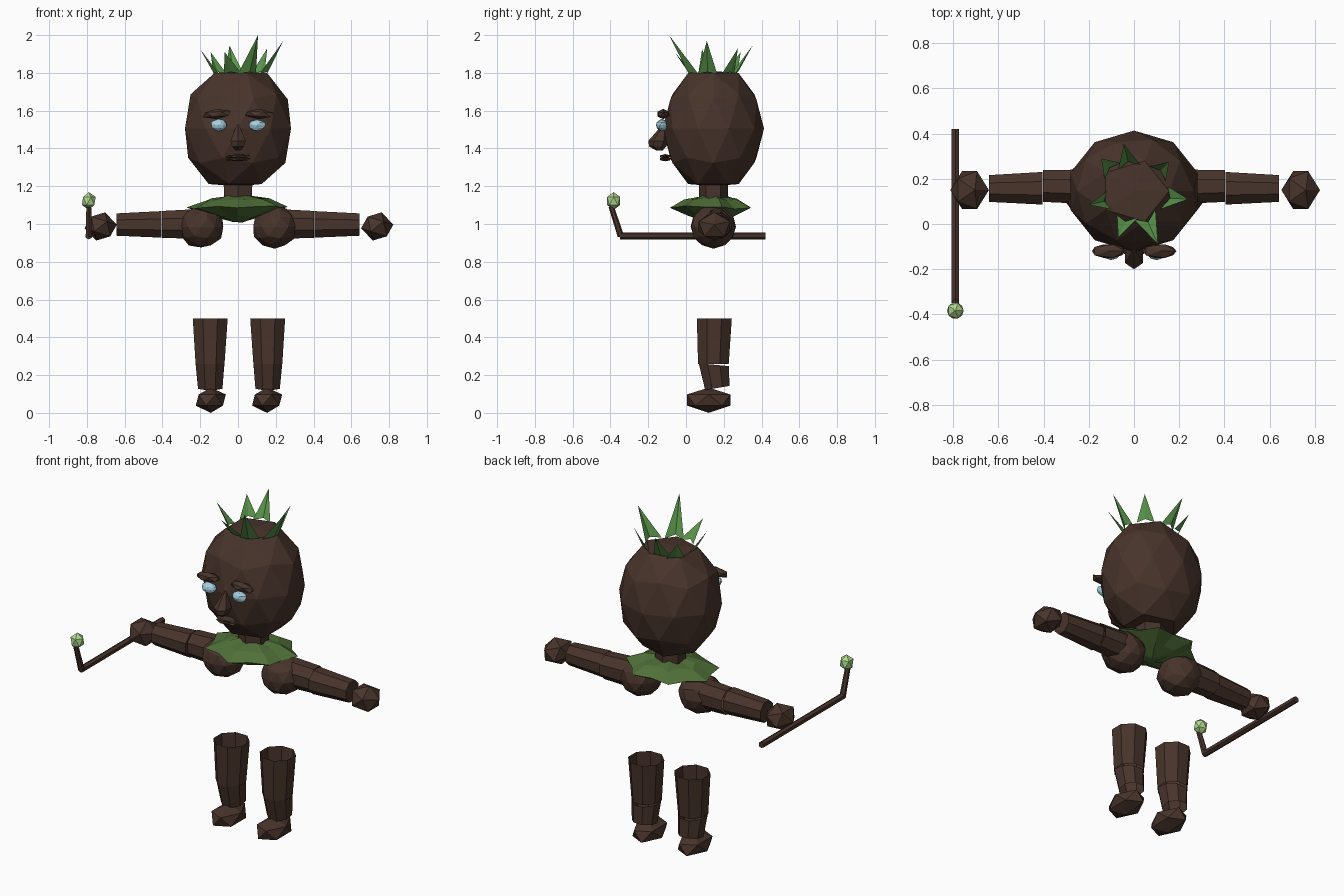
import bpy, bmesh, math, random
from mathutils import Vector, Matrix

if "Cube" in bpy.data.objects:
    bpy.data.objects.remove(bpy.data.objects["Cube"])

random.seed(4)


def srgb(r, g, b):
    f = lambda c: c / 12.92 if c <= 0.04045 else ((c + 0.055) / 1.055) ** 2.4
    return (f(r / 255), f(g / 255), f(b / 255), 1)


def material(name, col):
    m = bpy.data.materials.new(name)
    m.diffuse_color = srgb(*col)
    m.use_nodes = True
    m.node_tree.nodes["Principled BSDF"].inputs["Base Color"].default_value = m.diffuse_color
    return m


BARK = material("bark brown", (72, 52, 43))
LEAF = material("leaf green", (90, 150, 75))
MOSS = material("moss green", (80, 112, 56))
EYE = material("pale blue", (165, 208, 225))
GEM = material("pale green", (175, 215, 142))


def finish(name, bm, mat, fix_normals=True):
    if fix_normals:
        bmesh.ops.recalc_face_normals(bm, faces=bm.faces)
    me = bpy.data.meshes.new(name)
    bm.to_mesh(me)
    bm.free()
    me.materials.append(mat)
    ob = bpy.data.objects.new(name, me)
    bpy.context.collection.objects.link(ob)
    return ob


def blob(name, centre, scale, mat, sub=1, tilt=0, jitter=0.0, zclip=None):
    """Faceted ball, tilted about y; zclip flattens top and bottom."""
    bm = bmesh.new()
    bmesh.ops.create_icosphere(bm, subdivisions=sub, radius=1)
    rot = Matrix.Rotation(tilt, 3, 'Y')
    for v in bm.verts:
        k = 1 + random.uniform(-jitter, jitter)
        p = Vector([a * s * k for a, s in zip(v.co, scale)])
        v.co = rot @ p + Vector(centre)
        if zclip:
            v.co.z = min(max(v.co.z, zclip[0]), zclip[1])
    return finish(name, bm, mat)


def tube(name, rings, sides, mat, axis='Z', caps=False, jag=0.0, zjag=0.0):
    """Loft rings (centre, radius_u, radius_v, slope) along an axis."""
    u, v, w = {'Z': ((1, 0, 0), (0, 1, 0), (0, 0, 1)),
               'X': ((0, 1, 0), (0, 0, 1), (1, 0, 0)),
               'Y': ((1, 0, 0), (0, 0, 1), (0, 1, 0))}[axis]
    u, v, w = Vector(u), Vector(v), Vector(w)
    bm = bmesh.new()
    loops = []
    for c, ru, rv, slope in rings:
        loop = []
        for i in range(sides):
            a = 2 * math.pi * (i + 0.5) / sides
            k = 1 - (jag if i % 2 else 0)
            p = Vector(c) + u * ru * k * math.cos(a) + v * rv * k * math.sin(a)
            p += w * (slope * math.sin(a) + random.uniform(-zjag, zjag))
            loop.append(bm.verts.new(p))
        loops.append(loop)
    for a, b in zip(loops, loops[1:]):
        for i in range(sides):
            j = (i + 1) % sides
            bm.faces.new((a[i], a[j], b[j], b[i]))
    if caps:
        bm.faces.new(loops[0])
        bm.faces.new(loops[-1])
    return finish(name, bm, mat)


# Head, flattened at crown and chin
blob("head", (0, 0.145, 1.505), (0.295, 0.268, 0.345), BARK, 2,
     zclip=(1.2, 1.81))

# Face
tube("nose", [((0, -0.115, 1.525), 0.008, 0.01, 0),
              ((0, -0.145, 1.44), 0.046, 0.055, 0),
              ((0, -0.15, 1.41), 0.036, 0.045, 0),
              ((0, -0.14, 1.388), 0.012, 0.015, 0)], 6, BARK, caps=True)
for z, h in ((1.358, 0.012), (1.343, 0.011)):
    blob("lip", (0, -0.11, z), (0.075, 0.034, h), BARK)
for s, side in ((-1, "left"), (1, "right")):
    blob(side + "_brow", (s * 0.113, -0.12, 1.582), (0.083, 0.035, 0.027),
         BARK, tilt=s * 0.06)
    blob(side + "_eye", (s * 0.102, -0.128, 1.523), (0.044, 0.03, 0.031),
         EYE, 2, jitter=0.07)

# Crown of folded leaves: tip, first base corner, second base corner
leaves = [((0.106, -0.09, 2.0), (0.0, 0.02), (0.095, 0.065)),
          ((-0.07, -0.06, 1.91), (-0.075, 0.04), (0.02, 0.03)),
          ((0.24, 0.11, 1.97), (0.115, 0.065), (0.15, 0.165)),
          ((0.155, 0.275, 1.93), (0.14, 0.19), (0.07, 0.255)),
          ((-0.045, 0.353, 1.945), (0.03, 0.26), (-0.07, 0.24)),
          ((-0.145, 0.29, 1.91), (-0.06, 0.27), (-0.13, 0.2)),
          ((-0.2, 0.085, 1.925), (-0.12, 0.145), (-0.1, 0.065))]
for tip, a, b in leaves:
    bm = bmesh.new()
    t = bm.verts.new(tip)
    p, q = (bm.verts.new((*c, 1.795)) for c in (a, b))
    mid = (p.co + q.co) / 2
    out = Vector((tip[0] - mid.x, tip[1] - mid.y, 0))
    m = bm.verts.new(mid + out * 0.25 + Vector((0, 0, 0.01)))
    for f in ((p, m, t), (m, q, t)):
        face = bm.faces.new(f)
        face.normal_update()
        if face.normal.z < 0:
            face.normal_flip()
    finish("crown_leaf", bm, LEAF, False)

# Neck and leafy collar
tube("neck", [((0, 0.145, 1.08), 0.085, 0.075, 0),
              ((0, 0.145, 1.25), 0.088, 0.078, 0)], 6, BARK, caps=True)
tube("collar", [((0, 0.14, 1.145), 0.07, 0.07, 0),
                ((0, 0.14, 1.13), 0.17, 0.15, 0),
                ((-0.005, 0.14, 1.088), 0.275, 0.225, 0),
                ((0, 0.14, 1.045), 0.15, 0.13, 0),
                ((0, 0.14, 1.015), 0.04, 0.04, 0)],
     14, MOSS, caps=True, jag=0.16, zjag=0.008)

# Arms and legs
for s, side in ((-1, "left"), (1, "right")):
    blob(side + "_shoulder", (s * 0.195, 0.145, 0.985),
         (0.12, 0.122, 0.112), BARK, 2, jitter=0.04)
    tube(side + "_upper_arm", [((s * 0.22, 0.165, 1.0), 0.082, 0.085, 0),
                               ((s * 0.402, 0.168, 0.998), 0.076, 0.077, 0)],
         8, BARK, 'X')
    tube(side + "_forearm", [((s * 0.405, 0.158, 0.998), 0.078, 0.076, 0),
                             ((s * 0.642, 0.157, 0.997), 0.064, 0.064, 0)],
         8, BARK, 'X', caps=True)
    blob(side + "_hand", (0.005 + s * 0.732, 0.15, 0.987),
         (0.088, 0.098, 0.078), BARK, tilt=0.3)
    x = 0.005 + s * 0.152
    tube(side + "_thigh", [((x, 0.15, 0.5), 0.1, 0.1, 0),
                           ((x + s * 0.001, 0.145, 0.26), 0.083, 0.088, 0)],
         8, BARK)
    tube(side + "_shin", [((x + s * 0.001, 0.147, 0.255), 0.082, 0.086, -0.008),
                          ((x, 0.166, 0.132), 0.07, 0.07, 0.012)],
         8, BARK)
    foot = blob(side + "_foot", (x - s * 0.003, 0.12, 0.068),
                (0.089, 0.135, 0.066), BARK)
    for v in foot.data.vertices:        # lift the sole at the toe
        if v.co.z < 0.02:
            v.co.z = 0.0

# Crooked staff with a glowing bud
tube("staff_rod", [((-0.79, 0.42, 0.937), 0.019, 0.019, 0),
                   ((-0.79, -0.35, 0.937), 0.019, 0.019, 0)],
     6, BARK, 'Y', caps=True)
tube("staff_tip", [((-0.79, -0.343, 0.93), 0.018, 0.018, 0),
                   ((-0.79, -0.395, 1.09), 0.015, 0.015, 0)],
     6, BARK, caps=True)
blob("staff_bud", (-0.79, -0.383, 1.122), (0.041, 0.041, 0.047), GEM)
